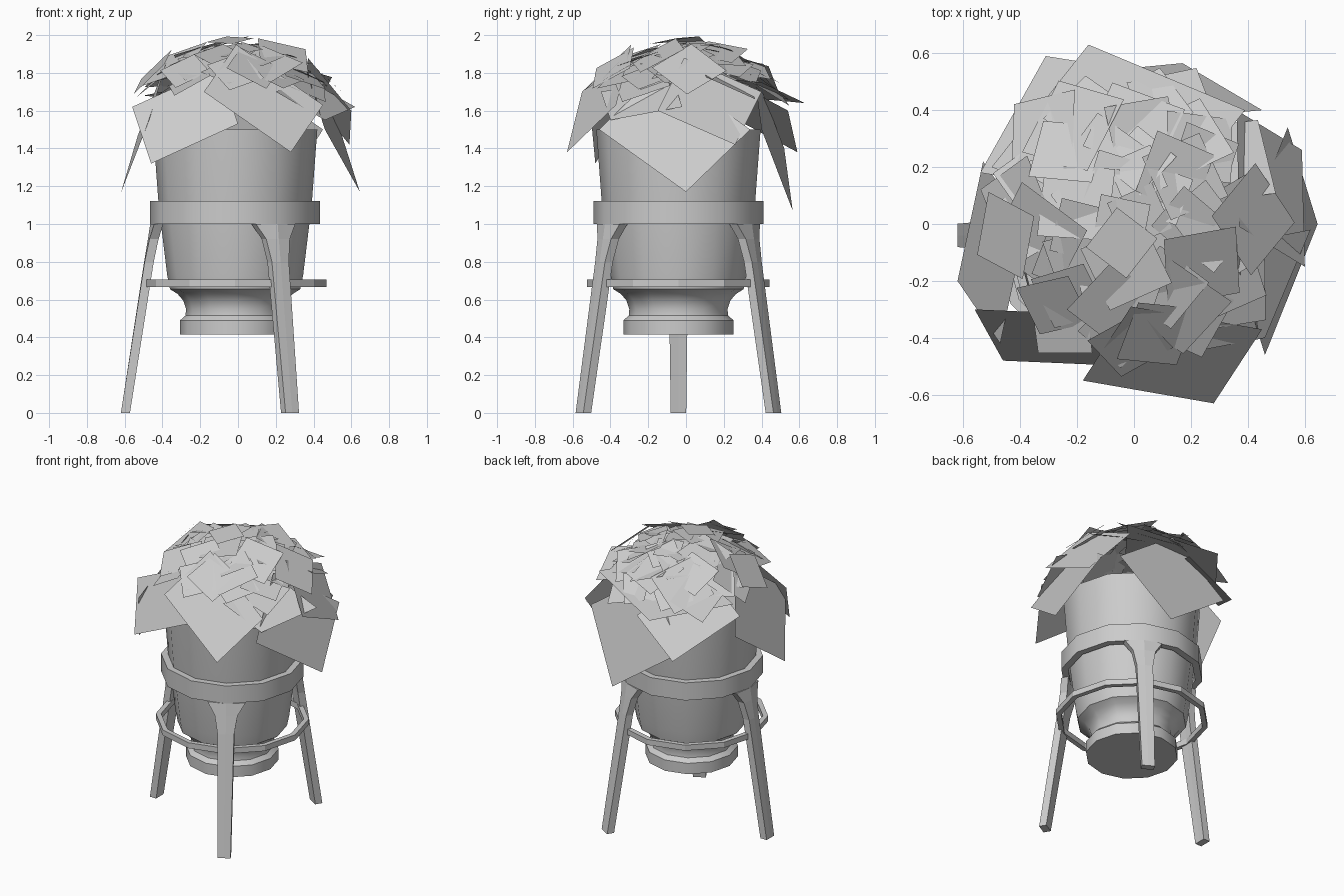
import bpy, bmesh, math, random
from mathutils import Vector, Matrix

if "Cube" in bpy.data.objects:
    bpy.data.objects.remove(bpy.data.objects["Cube"])

random.seed(7)
CX, CY = -0.015, -0.04      # axis of pot and stand
SIDES = 12


def make_object(name, bm, smooth=None):
    me = bpy.data.meshes.new(name)
    bm.to_mesh(me)
    bm.free()
    ob = bpy.data.objects.new(name, me)
    bpy.context.collection.objects.link(ob)
    if smooth:
        bpy.ops.object.select_all(action='DESELECT')
        ob.select_set(True)
        bpy.context.view_layer.objects.active = ob
        bpy.ops.object.shade_smooth_by_angle(angle=math.radians(smooth))
    return ob


def lathe(name, profile, closed=False, smooth=None):
    bm = bmesh.new()
    rings = []
    for r, z in profile:
        rings.append([bm.verts.new((CX + r * math.cos(2 * math.pi * i / SIDES),
                                    CY + r * math.sin(2 * math.pi * i / SIDES), z))
                      for i in range(SIDES)])
    pairs = list(zip(rings, rings[1:]))
    if closed:
        pairs.append((rings[-1], rings[0]))
    for a, b in pairs:
        for i in range(SIDES):
            j = (i + 1) % SIDES
            bm.faces.new((a[i], a[j], b[j], b[i]))
    if not closed:
        bm.faces.new(rings[0][::-1])
        bm.faces.new(rings[-1])
    bmesh.ops.recalc_face_normals(bm, faces=bm.faces)
    return make_object(name, bm, smooth)


# Pot with foot, pinched neck, tapered body and soil surface
lathe("pot", [(0.292, 0.415), (0.292, 0.49), (0.263, 0.515), (0.26, 0.55),
              (0.275, 0.595), (0.305, 0.63), (0.345, 0.655), (0.36, 0.73), (0.405, 1.1),
              (0.435, 1.5), (0.405, 1.5), (0.40, 1.45)], smooth=40)

# Stand rings
lathe("stand_top_ring", [(0.45, 1.0), (0.45, 1.122), (0.405, 1.122), (0.405, 1.0)],
      closed=True, smooth=35)
lathe("stand_brace_ring", [(0.483, 0.667), (0.483, 0.705), (0.45, 0.705), (0.45, 0.667)],
      closed=True)


# Legs: tapered bars that flare into the top ring
def leg(name, angle):
    bm = bmesh.new()
    rot = Matrix.Translation((CX, CY, 0)) @ Matrix.Rotation(angle, 4, 'Z')
    loops = []
    for z, r, w in [(0, 0.605, 0.041), (0.8, 0.482, 0.052), (0.92, 0.462, 0.072),
                    (1.0, 0.45, 0.12)]:
        d = (w - 0.041) * 0.27
        pts = [(r - d, -w), (r, 0), (r - d, w),
               (r - d - 0.048, w), (r - 0.048, 0), (r - d - 0.048, -w)]
        loops.append([bm.verts.new(rot @ Vector((x, y, z))) for x, y in pts])
    for a, b in zip(loops, loops[1:]):
        for i in range(6):
            j = (i + 1) % 6
            bm.faces.new((a[i], a[j], b[j], b[i]))
    bm.faces.new(loops[0][::-1])
    bm.faces.new(loops[-1])
    bmesh.ops.recalc_face_normals(bm, faces=bm.faces)
    make_object(name, bm)


for name, deg in (("left_leg", 180), ("front_leg", -60), ("back_leg", 60)):
    leg(name, math.radians(deg))


# Leaf card: one flat quad from side corner, tip, side corner; faces outward
def leaf(bm, a, b, c):
    a, b, c = Vector(a), Vector(b), Vector(c)
    f = bm.faces.new([bm.verts.new(p) for p in (a, b, c, a + c - b)])
    f.normal_update()
    if f.normal.dot((a + c) / 2 - Vector((0, 0, 1.4))) < 0:
        f.normal_flip()


# Large drooping leaves around the rim
bm = bmesh.new()
for a, b, c in [
    ((0.46, -0.46, 1.50), (0.645, 0.00, 1.17), (0.54, 0.34, 1.50)),
    ((-0.18, -0.55, 1.70), (0.28, -0.63, 1.38), (0.45, -0.37, 1.63)),
    ((-0.56, -0.30, 1.62), (-0.46, -0.48, 1.32), (0.00, -0.50, 1.53)),
    ((-0.53, 0.22, 1.47), (-0.62, -0.20, 1.165), (-0.47, -0.42, 1.55)),
    ((0.45, 0.40, 1.50), (0.17, 0.565, 1.07), (-0.30, 0.52, 1.40)),
    ((0.00, 0.54, 1.60), (-0.31, 0.59, 1.38), (-0.54, 0.18, 1.60)),
    ((0.39, 0.40, 1.75), (-0.16, 0.63, 1.64), (-0.50, 0.20, 1.68)),
    ((0.60, -0.15, 1.60), (0.59, 0.26, 1.42), (0.36, 0.40, 1.70)),
    ((0.20, -0.45, 1.70), (0.46, -0.40, 1.55), (0.62, -0.02, 1.62)),
]:
    leaf(bm, a, b, c)
make_object("drooping_leaves", bm)

# Crown: smaller cards with a corner pointing outward, overlapping like shingles
bm = bmesh.new()
COUNT = 62
for k in range(COUNT):
    t = (k + 0.5) / COUNT                       # 0 at the top, 1 at the edge
    az = k * 2.39996 + random.uniform(-0.3, 0.3)
    reach = 0.12 + 0.47 * math.sqrt(t) + random.uniform(-0.04, 0.04)
    out = Vector((math.cos(az), math.sin(az), 0))
    side = Vector((-out.y, out.x, 0))
    slope = math.radians(6 + 34 * t + random.uniform(-9, 9))
    down = out * math.cos(slope) - Vector((0, 0, math.sin(slope)))
    roll = random.uniform(-0.3, 0.3)
    across = Matrix.Rotation(random.uniform(-0.25, 0.25), 3, down) @ side
    d = down * math.cos(roll) + across * math.sin(roll)
    e = across * math.cos(roll) - down * math.sin(roll)
    h = random.uniform(0.8, 1.2) * (0.13 + 0.06 * t)    # half diagonal
    tip = out * reach + Vector((0, 0, 1.97 - 0.95 * reach ** 2 + random.uniform(-0.02, 0.02)))
    leaf(bm, tip - d * h + e * h, tip, tip - d * h - e * h)
for v in bm.verts:
    v.co.z = min(v.co.z, 2.0)
make_object("crown_leaves", bm)
